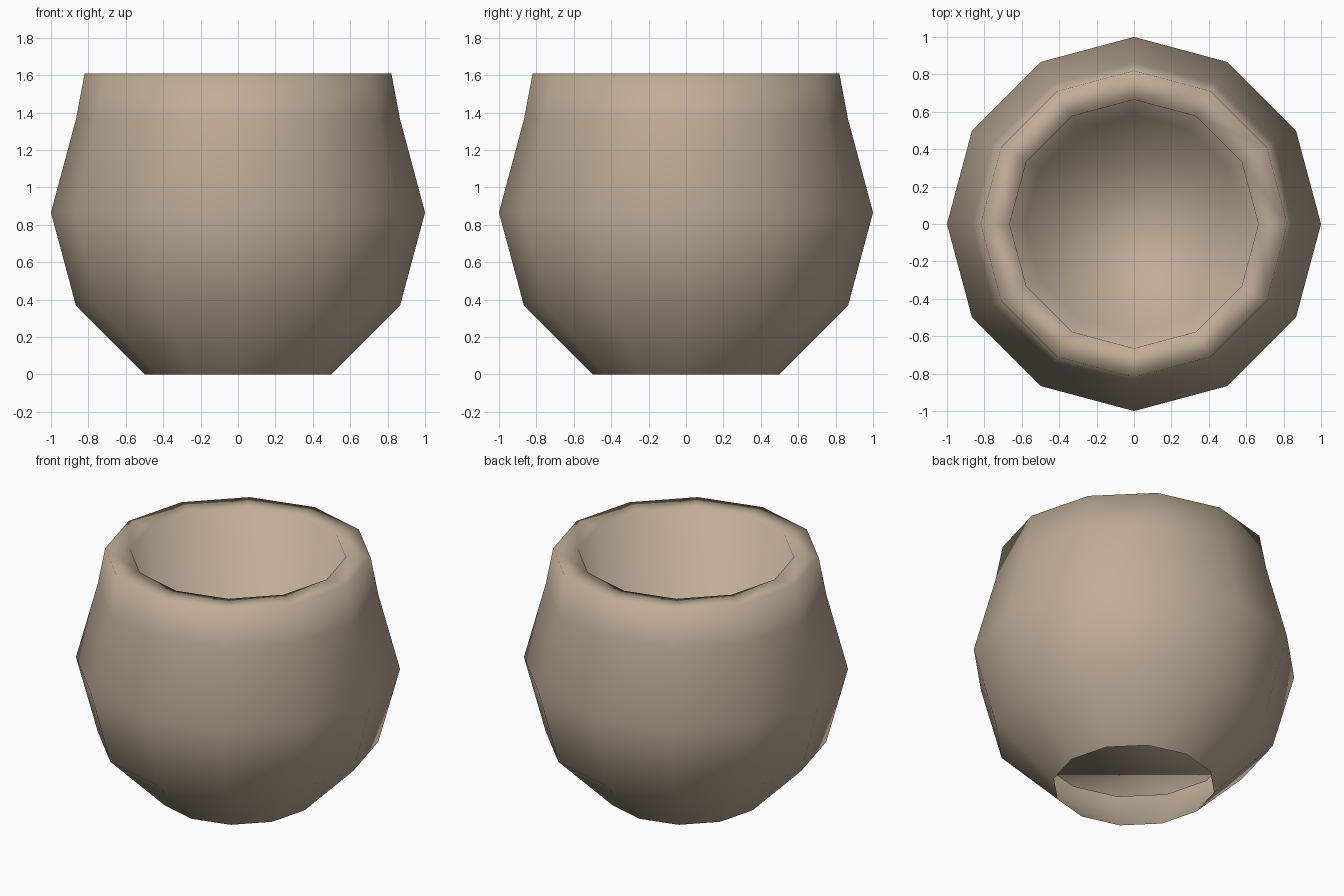
import bpy, bmesh, math

if "Cube" in bpy.data.objects:
    bpy.data.objects.remove(bpy.data.objects["Cube"])

SIDES = 12
# Outside from open foot up to the flat rim, then the inner wall down to the floor: (radius, z)
PROFILE = [(0.5, 0.0), (0.866, 0.366), (1.0, 0.866), (0.866, 1.366),
           (0.82, 1.61), (0.665, 1.61), (0.585, 0.25)]

clay = bpy.data.materials.new("beige clay")
clay.diffuse_color = (0.515, 0.413, 0.305, 1.0)
clay.use_nodes = True
clay.node_tree.nodes["Principled BSDF"].inputs["Base Color"].default_value = clay.diffuse_color

bm = bmesh.new()
rings = []
for r, z in PROFILE:
    rings.append([bm.verts.new((r * math.cos(2 * math.pi * i / SIDES),
                                r * math.sin(2 * math.pi * i / SIDES), z))
                  for i in range(SIDES)])

# Walls
for low, high in zip(rings, rings[1:]):
    for i in range(SIDES):
        j = (i + 1) % SIDES
        bm.faces.new((low[i], low[j], high[j], high[i]))

# Inner floor (the foot underneath stays open)
bm.faces.new(rings[-1])

# Smooth shading over the whole pot
for f in bm.faces:
    f.smooth = True

mesh = bpy.data.meshes.new("pot")
bm.to_mesh(mesh)
bm.free()
mesh.materials.append(clay)
pot = bpy.data.objects.new("pot", mesh)
bpy.context.collection.objects.link(pot)
